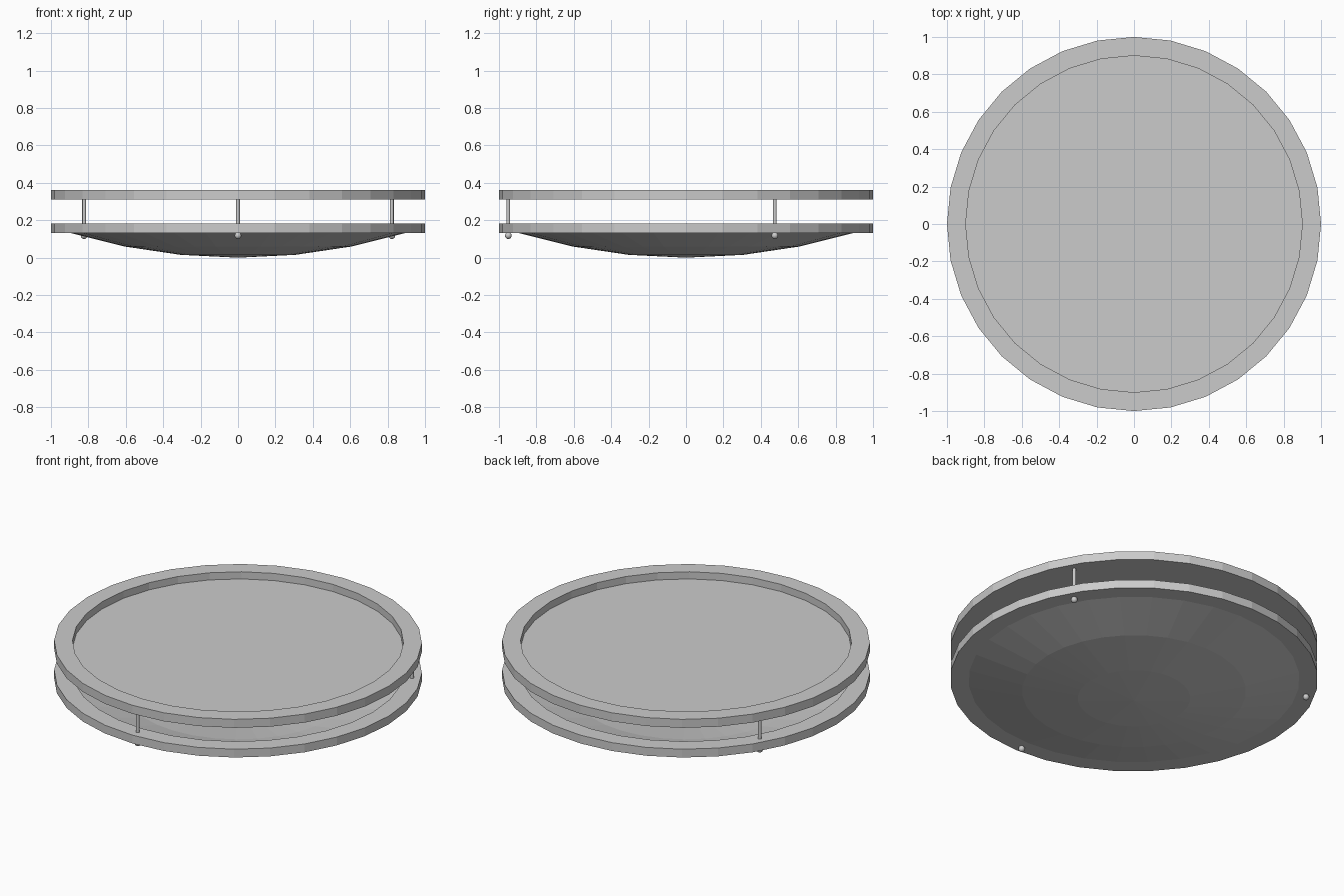
import bpy, bmesh
from math import sin, cos, pi, radians

if "Cube" in bpy.data.objects:
    bpy.data.objects.remove(bpy.data.objects["Cube"], do_unlink=True)

SIDES = 32

# One plain grey for every part
grey = bpy.data.materials.new("plain grey")
grey.use_nodes = True
colour = (0.6, 0.6, 0.6, 1)
grey.diffuse_color = colour
grey.node_tree.nodes["Principled BSDF"].inputs["Base Color"].default_value = colour


def lathe(name, profile, closed=False):
    """Turn a list of (radius, height) points around the z axis."""
    bm = bmesh.new()
    rings = []
    for r, z in profile:
        rings.append([bm.verts.new((r * cos(2 * pi * i / SIDES),
                                    r * sin(2 * pi * i / SIDES), z))
                      for i in range(SIDES)])
    pairs = list(zip(rings, rings[1:]))
    if closed:
        pairs.append((rings[-1], rings[0]))
    for a, b in pairs:
        for i in range(SIDES):
            j = (i + 1) % SIDES
            bm.faces.new((a[i], a[j], b[j], b[i]))
    # Merge the points that meet on the axis
    bmesh.ops.remove_doubles(bm, verts=bm.verts[:], dist=0.0001)
    mesh = bpy.data.meshes.new(name)
    bm.to_mesh(mesh)
    bm.free()
    mesh.materials.append(grey)
    obj = bpy.data.objects.new(name, mesh)
    bpy.context.collection.objects.link(obj)
    return obj


def rim(name, bottom, top):
    return lathe(name, [(0.9, bottom), (1, bottom), (1, top), (0.9, top)], closed=True)


# Two rims
rim("lower_rim", 0.133, 0.183)
rim("upper_rim", 0.311, 0.362)

# Flat panel recessed in the upper rim
lathe("upper_panel", [(0, 0.314), (0.9, 0.314), (0.9, 0.319), (0, 0.319)])

# Shallow bowl under the lower rim, a cap of a large sphere
R = 3.12
step = pi / SIDES
lathe("lower_bowl", [(R * sin(k * step), R * (1 - cos(k * step))) for k in range(4)])

# Three posts with round knobs underneath
for label, angle in (("front", -90), ("back_left", 30), ("back_right", 150)):
    x, y = 0.95 * cos(radians(angle)), 0.95 * sin(radians(angle))
    bpy.ops.mesh.primitive_cylinder_add(vertices=16, radius=0.01, depth=0.21,
                                        location=(x, y, 0.225))
    post = bpy.context.object
    post.name = label + "_post"
    bpy.ops.mesh.primitive_uv_sphere_add(segments=16, ring_count=10, radius=0.018,
                                         location=(x, y, 0.118))
    knob = bpy.context.object
    knob.name = label + "_knob"
    for obj in (post, knob):
        obj.data.materials.append(grey)
        obj.select_set(True)
        bpy.context.view_layer.objects.active = obj
        bpy.ops.object.shade_smooth_by_angle()
